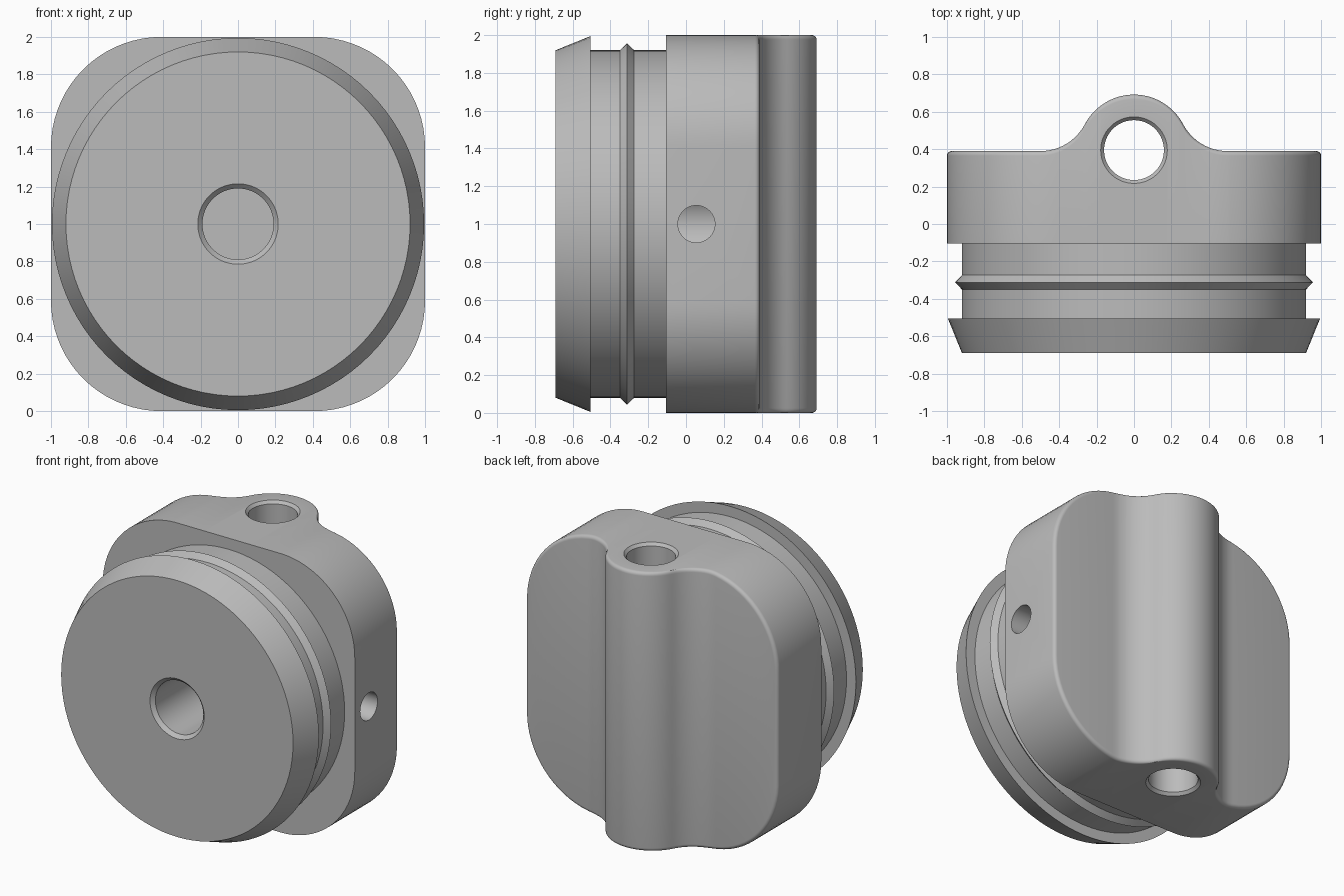
import bpy, bmesh, math
from mathutils import Matrix, Vector

if "Cube" in bpy.data.objects:
    bpy.data.objects.remove(bpy.data.objects["Cube"], do_unlink=True)

grey = bpy.data.materials.new("satin_grey")
grey.use_nodes = True
colour = (0.5, 0.5, 0.5, 1)
grey.diffuse_color = colour
grey.node_tree.nodes["Principled BSDF"].inputs["Base Color"].default_value = colour


def finish(name, bm):
    bmesh.ops.recalc_face_normals(bm, faces=bm.faces)
    mesh = bpy.data.meshes.new(name)
    bm.to_mesh(mesh)
    bm.free()
    mesh.materials.append(grey)
    obj = bpy.data.objects.new(name, mesh)
    bpy.context.collection.objects.link(obj)
    return obj


def lathe(name, profile, axis, centre, closed=False, steps=96):
    """Spin (radius, distance along axis) points around an axis."""
    bm = bmesh.new()
    turn = Vector((0, 0, 1)).rotation_difference(Vector(axis)).to_matrix().to_4x4()
    place = Matrix.Translation(centre) @ turn
    rings = []
    for r, d in profile:
        angles = [math.tau * i / steps for i in range(steps)]
        rings.append([bm.verts.new(place @ Vector((r * math.cos(a), r * math.sin(a), d)))
                      for a in angles])
    pairs = list(zip(rings, rings[1:]))
    if closed:
        pairs.append((rings[-1], rings[0]))
    else:
        bm.faces.new(rings[0])
        bm.faces.new(rings[-1])
    for a, b in pairs:
        for i in range(steps):
            j = (i + 1) % steps
            bm.faces.new((a[i], a[j], b[j], b[i]))
    return finish(name, bm)


def smooth(obj):
    bpy.ops.object.select_all(action='DESELECT')
    obj.select_set(True)
    bpy.context.view_layer.objects.active = obj
    bpy.ops.object.shade_smooth_by_angle(angle=math.radians(25))


# Handle block: rounded square outline with a ridge along its back
FRONT, SHOULDER, CORNER, FILLET = -0.105, 0.39, 0.59, 0.025
FLAT = 1 - CORNER
HUB_Y, HUB_R, BLEND_X, BLEND_R = 0.395, 0.297, 0.5, 0.268
HUB_EDGE = BLEND_X * HUB_R / (HUB_R + BLEND_R)


def back_depth(x):
    x = abs(x)
    if x < HUB_EDGE:
        return HUB_Y + math.sqrt(HUB_R ** 2 - x * x)
    if x < BLEND_X:
        return SHOULDER + BLEND_R - math.sqrt(BLEND_R ** 2 - (BLEND_X - x) ** 2)
    return SHOULDER


def outline(x, inset):
    """Point on the upper half of the outline, moved inward."""
    s = max(abs(x) - FLAT, 0) / CORNER
    c = math.sqrt(max(1 - s * s, 0))
    return (x - math.copysign(s * inset, x), FLAT + c * (CORNER - inset))


def columns():
    quarter = [math.pi / 2 * i / 18 for i in range(19)]
    xs = [FLAT + CORNER * math.sin(a) for a in quarter]
    top = math.asin(HUB_EDGE / HUB_R)
    xs += [HUB_R * math.sin(top * i / 12) for i in range(13)]
    low = math.asin((BLEND_X - HUB_EDGE) / BLEND_R)
    xs += [BLEND_X - BLEND_R * math.sin(low * i / 12) for i in range(12)]
    kept = []
    for x in sorted(xs):
        if not kept or x - kept[-1] > 0.002:
            kept.append(x)
    kept[-1] = 1.0
    return [-x for x in reversed(kept[1:])] + kept


def handle_block():
    bm = bmesh.new()
    xs = columns()
    n = len(xs)
    layers = [(0, None)] + [(FILLET * (1 - math.cos(a)), FILLET * (1 - math.sin(a)))
                            for a in [math.pi / 2 * i / 5 for i in range(6)]]
    rings = []
    for inset, drop in layers:
        upper, lower = [], []
        for x in xs:
            px, h = outline(x, inset)
            y = FRONT if drop is None else back_depth(px) - drop
            upper.append(bm.verts.new((px, y, 1 + h)))
            lower.append(bm.verts.new((px, y, 1 - h)))
        rings.append(upper + lower[::-1])
    for a, b in zip(rings, rings[1:]):
        for i in range(2 * n):
            j = (i + 1) % (2 * n)
            bm.faces.new((a[i], a[j], b[j], b[i]))
    bm.faces.new(rings[0])
    last = rings[-1]
    for i in range(n - 1):
        bm.faces.new((last[i], last[i + 1], last[2 * n - 2 - i], last[2 * n - 1 - i]))
    return finish("handle_block", bm)


block = handle_block()

# Holes: centre bore, vertical through hole with chamfers, side screw hole
BORE, BORE_RIM, PIN, PIN_RIM = 0.19, 0.215, 0.16, 0.178
cutters = [
    lathe("bore_cutter", [(BORE, -0.2), (BORE, 0.2)], (0, 1, 0), (0, 0, 1)),
    lathe("pin_cutter", [(PIN_RIM, -1.1), (PIN_RIM, -1), (PIN, -0.98),
                         (PIN, 0.98), (PIN_RIM, 1), (PIN_RIM, 1.1)],
          (0, 0, 1), (0, HUB_Y, 1)),
    lathe("screw_cutter", [(0.098, 0.05), (0.098, 1.1)], (1, 0, 0), (0, 0.055, 1), steps=48),
]
bpy.context.view_layer.objects.active = block
for cutter in cutters:
    cutter.hide_render = True
    cut = block.modifiers.new(cutter.name, 'BOOLEAN')
    cut.operation = 'DIFFERENCE'
    cut.solver = 'EXACT'
    cut.object = cutter
    bpy.ops.object.modifier_apply(modifier=cut.name)
    bpy.data.objects.remove(cutter, do_unlink=True)
smooth(block)

# Round plug: tapered front flange, groove, sharp sealing ridge and neck
plug = lathe("round_plug", [
    (BORE_RIM, -0.69), (0.92, -0.69), (0.995, -0.505), (0.92, -0.505),
    (0.92, -0.35), (0.957, -0.312), (0.92, -0.274), (0.92, FRONT),
    (BORE, FRONT), (BORE, -0.665)], (0, 1, 0), (0, 0, 1), closed=True)
smooth(plug)
